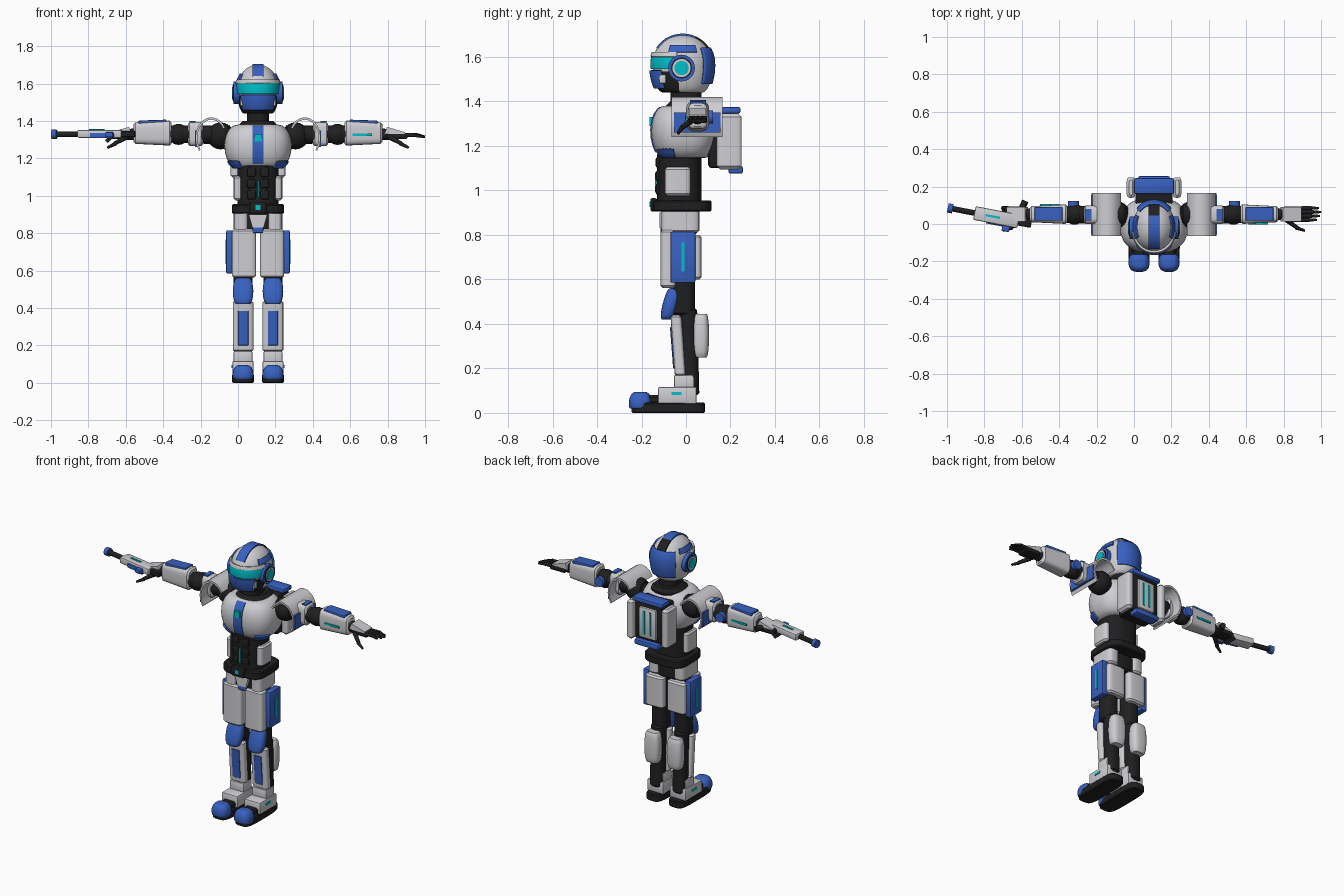
import bpy, bmesh, math
from mathutils import Vector, Matrix

if "Cube" in bpy.data.objects:
    bpy.data.objects.remove(bpy.data.objects["Cube"])
CENTER = 0.107  # body centre line; the outstretched weapon shifts the bounds


def material(name, red, green, blue):
    mat = bpy.data.materials.new(name)
    mat.use_nodes = True
    mat.diffuse_color = (red, green, blue, 1)
    mat.node_tree.nodes["Principled BSDF"].inputs["Base Color"].default_value = mat.diffuse_color
    return mat


WHITE = material("armor white", .62, .62, .65)
BLUE = material("armor blue", .04, .12, .54)
CYAN = material("glow cyan", 0, .52, .58)
BLACK = material("suit black", .014, .014, .015)


def finish(name, bm, mats, pair=False, rule=None, shell=False):
    if not shell:
        bmesh.ops.recalc_face_normals(bm, faces=bm.faces)
    if rule:
        for face in bm.faces:
            face.material_index = rule(face.calc_center_median())
    mesh = bpy.data.meshes.new(name)
    bm.to_mesh(mesh)
    bm.free()
    for mat in mats if isinstance(mats, list) else [mats]:
        mesh.materials.append(mat)
    obj = bpy.data.objects.new(name, mesh)
    obj.location.x = CENTER
    bpy.context.collection.objects.link(obj)
    bpy.ops.object.select_all(action='DESELECT')
    obj.select_set(True)
    bpy.context.view_layer.objects.active = obj
    bpy.ops.object.shade_smooth_by_angle(angle=math.radians(40))
    if shell:
        solid = obj.modifiers.new("thickness", 'SOLIDIFY')
        solid.thickness, solid.offset = .012, 0
    if pair:
        obj.modifiers.new("mirror", 'MIRROR').use_mirror_merge = False
    return obj


def box(name, x, y, z, mat, bevel=0, pair=False):
    bm = bmesh.new()
    bmesh.ops.create_cube(bm, size=1)
    for vert in bm.verts:
        vert.co = [low + (c + .5) * (high - low) for c, (low, high) in zip(vert.co, (x, y, z))]
    if bevel:
        bmesh.ops.bevel(bm, geom=bm.edges[:], offset=bevel, segments=2, affect='EDGES', profile=.5)
    return finish(name, bm, mat, pair)


def prism(name, outline, axis, low, high, mat, pair=False):
    # flat outline pushed along the x or y axis
    bm = bmesh.new()
    ends = [[bm.verts.new((t, a, b) if axis == 'x' else (a, t, b)) for a, b in outline] for t in (low, high)]
    for end in ends:
        bm.faces.new(end)
    near, far = ends
    for i in range(len(near)):
        bm.faces.new((near[i - 1], near[i], far[i], far[i - 1]))
    return finish(name, bm, mat, pair)


def loft(name, rings, mat, axis='z', p=2.4, sides=32, arc=None, grow=0, pair=False, rule=None):
    # rounded-square rings (position, u range, v range); an arc gives a thin shell
    bm, loops = bmesh.new(), []
    start, end = arc or (0, 360)
    count = sides + 1 if arc else sides
    for t, (u_low, u_high), (v_low, v_high) in rings:
        loop = []
        for i in range(count):
            angle = math.radians(start + (end - start) * i / sides)
            c, s = [math.copysign(abs(w) ** (2 / p), w) for w in (math.cos(angle), math.sin(angle))]
            u = (u_low + u_high) / 2 + ((u_high - u_low) / 2 + grow) * c
            v = (v_low + v_high) / 2 + ((v_high - v_low) / 2 + grow) * s
            loop.append(bm.verts.new((u, v, t) if axis == 'z' else (t, u, v)))
        loops.append(loop)
    for lower, upper in zip(loops, loops[1:]):
        for i in range(sides):
            j = (i + 1) % count
            bm.faces.new((lower[i], lower[j], upper[j], upper[i]))
    if not arc:
        bm.faces.new(loops[0])
        bm.faces.new(loops[-1])
    return finish(name, bm, mat, pair, rule, bool(arc))


def pad(name, x, y, z, mat, axis='z', p=4, edge=.01, lean=0, taper=0, pair=True):
    # rounded block with softened ends; lean slides the far end, taper slims it
    along, u, v = (z, x, y) if axis == 'z' else (x, y, z)
    low, high = along
    rings = []
    for t, inset in ((low, edge), (low + edge, 0), (high - edge, 0), (high, edge)):
        part = (t - low) / (high - low)
        slim = inset + taper * part
        rings.append((t, (u[0] + slim, u[1] - slim), (v[0] + slim + lean * part, v[1] - slim + lean * part)))
    return loft(name, rings, mat, axis, p, pair=pair)


def dome(low, mid, high, half_x, half_y, y, x=0, foot=.6, tip=.6, lean=0):
    # returns a rule for the ring of a bulging form at height z
    def ring(z):
        s = (z - mid) / (high - mid if z > mid else mid - low)
        end = tip if z > mid else foot
        size = end + (1 - end) * math.sqrt(max(0, 1 - s * s))
        shift = y + lean * (z - mid)
        return z, (x - half_x * size, x + half_x * size), (shift - half_y * size, shift + half_y * size)
    return ring


def sample(ring, low, high, steps=8):
    return [ring(low + (high - low) * (1 - math.cos(math.pi * i / steps)) / 2) for i in range(steps + 1)]


def rod(name, start, end, radius, mat, pair=False, tip=None, sides=20):
    bm = bmesh.new()
    start, end = Vector(start), Vector(end)
    way = end - start
    place = Matrix.Translation((start + end) / 2) @ way.to_track_quat('Z', 'Y').to_matrix().to_4x4()
    bmesh.ops.create_cone(bm, cap_ends=True, segments=sides, radius1=radius, radius2=tip or radius,
                          depth=way.length, matrix=place)
    return finish(name, bm, mat, pair)


def ball(name, center, radius, mat):
    bm = bmesh.new()
    bmesh.ops.create_uvsphere(bm, u_segments=20, v_segments=12, radius=radius, matrix=Matrix.Translation(center))
    return finish(name, bm, mat, pair=True)


def sweep(x, z, half_x, half_z, start, end, steps=10):
    # points along an elliptical arc
    angles = [math.radians(start + (end - start) * i / steps) for i in range(steps + 1)]
    return [(x + half_x * math.cos(a), z + half_z * math.sin(a)) for a in angles]


# Head
head = dome(low=1.44, mid=1.57, high=1.7, half_x=.112, half_y=.135, y=-.015, foot=.65, tip=.05)
loft("helmet", sample(head, 1.44, 1.7, 22), [WHITE, BLACK], p=2.1, sides=48,
     rule=lambda c: int(c.z < 1.54 and c.y < -.03))
for name, low, high, arc, grow, mat in (
        ("visor", 1.545, 1.6, (195, 345), .004, CYAN), ("brow", 1.6, 1.62, (190, 350), .008, WHITE),
        ("jaw_guard", 1.46, 1.54, (222, 318), .01, BLUE), ("head_back_plate", 1.48, 1.64, (42, 138), .006, BLUE)):
    loft(name, sample(head, low, high), mat, p=2.1, arc=arc, grow=grow)
loft("temple_band", sample(head, 1.62, 1.65), BLUE, p=2.1, arc=(-28, 28), grow=.003, pair=True)
box("cheek_plate", (.07, .095), (-.12, -.09), (1.48, 1.52), WHITE, .006, pair=True)
for name, start, end, mat in (("crest", 148, 65, BLUE), ("crest_back", 65, 25, BLACK)):
    prism(name, sweep(-.015, 1.57, .14, .135, start, end) + [(-.015, 1.6)], 'x', -.03, .03, mat)
for name, radius, x, mat in (("ear_pad", .06, .13, BLUE), ("ear_groove", .047, .134, BLACK),
                             ("ear_ring", .041, .137, WHITE), ("ear_light", .032, .14, CYAN)):
    rod(name, (.09, -.02, 1.55), (x, -.02, 1.55), radius, mat, pair=True, sides=32)
pad("neck", (-.06, .06), (-.07, .07), (1.35, 1.47), BLACK, p=2.4, pair=False)
pad("collar", (-.1, .1), (-.09, .12), (1.35, 1.4), BLACK, p=2.4, edge=.02, pair=False)

# Torso
chest = dome(low=1.145, mid=1.27, high=1.38, half_x=.18, half_y=.148, y=-.008)
loft("chest", sample(chest, 1.145, 1.38, 12), WHITE, p=2.6, sides=40)
front = [(depth[0] - .005, z) for z, width, depth in sample(chest, 1.17, 1.375)]
prism("chest_stripe", front + [(0, 1.375), (0, 1.17)], 'x', -.03, .03, BLUE)
box("chest_light", (-.02, .02), (-.165, -.15), (1.29, 1.33), CYAN)
loft("chest_lower_trim", sample(chest, 1.15, 1.185), BLUE, p=2.6, arc=(302, 345), grow=.004, pair=True)
pad("abdomen", (-.11, .11), (-.13, .07), (.94, 1.17), BLACK, p=2.6, pair=False)
for row in range(3):
    low = .98 + row * .06
    box("abdomen_pad_%d" % (row + 1), (.01, .06), (-.136, -.1), (low, low + .05), BLACK, .01, pair=True)
box("abdomen_light", (-.004, .004), (-.14, -.12), (.99, 1.08), CYAN)
pad("waist_guard", (.07, .13), (-.095, .02), (.975, 1.105), WHITE)
pad("belt", (-.14, .14), (-.15, .115), (.905, .955), BLACK, edge=.006, pair=False)
box("buckle", (-.045, .045), (-.16, -.13), (.905, .965), BLACK, .008)
box("buckle_light", (-.013, .013), (-.164, -.15), (.925, .95), CYAN)

# Pelvis
pad("pelvis", (-.1, .1), (-.1, .05), (.8, .91), BLACK, p=3, pair=False)
pad("hip_guard", (.05, .13), (-.11, .06), (.81, .92), WHITE)
prism("groin_plate", [(-.05, .9), (.05, .9), (.03, .83), (-.03, .83)], 'y', -.118, -.08, WHITE)
box("groin_tip", (-.03, .03), (-.115, -.05), (.8, .84), BLUE, .008)

# Backpack
box("pack_body", (-.1, .1), (.1, .23), (1.1, 1.35), BLACK, .015)
pad("pack_pod", (.1, .147), (.14, .25), (1.095, 1.345), WHITE, edge=.014)
box("pack_panel", (-.06, .06), (.22, .243), (1.125, 1.32), WHITE, .008)
box("pack_light", (.015, .028), (.235, .247), (1.15, 1.3), CYAN, pair=True)
box("pack_top", (-.107, .107), (.16, .245), (1.345, 1.375), BLUE, .01)
box("pack_bottom", (-.085, .085), (.19, .256), (1.075, 1.11), BLUE, .01)

# Shoulders
outer, inner = [sweep(.25, 1.31, .085 * scale, .11 * scale, 150, -40) for scale in (1, .88)]
prism("shoulder_guard", outer + inner[::-1], 'y', -.065, .165, WHITE, pair=True)
box("shoulder_trim", (.325, .338), (-.055, .155), (1.26, 1.35), BLUE, pair=True)
ball("shoulder_joint", (.2, .05, 1.32), .072, BLACK)

# Arms
rod("arm_core", (.15, .05, 1.325), (.48, .05, 1.33), .052, BLACK, pair=True, tip=.045)
pad("upper_arm_guard", (.295, .375), (0, .1), (1.265, 1.395), WHITE, 'x')
box("upper_arm_plate", (.335, .365), (.02, .08), (1.385, 1.4), BLUE, pair=True)
ball("elbow", (.425, .052, 1.328), .056, BLACK)
rod("elbow_cap", (.43, .09, 1.33), (.43, .122, 1.33), .03, BLUE, pair=True)
pad("forearm_guard", (.463, .665), (0, .105), (1.268, 1.402), WHITE, 'x', taper=.01)
pad("forearm_plate", (.49, .638), (.018, .09), (1.385, 1.407), BLUE, 'x', p=10, edge=.002, lean=-.005)
box("left_forearm_light", (.505, .61), (-.002, .01), (1.32, 1.332), CYAN)
box("right_forearm_light", (-.61, -.505), (.1, .107), (1.32, 1.332), CYAN)
rod("wrist", (.65, .052, 1.33), (.71, .052, 1.325), .034, BLACK, pair=True, tip=.026)

# Hands
box("palm", (.69, .8), (.012, .094), (1.303, 1.335), BLACK, .01, pair=True)
prism("hand_guard", [(.675, 1.33), (.69, 1.368), (.785, 1.34), (.785, 1.325)], 'y', .014, .09, WHITE, pair=True)
for i, reach in enumerate((.87, .886, .893, .882)):
    y, knuckle, label = .022 + .021 * i, reach - .04, str(i + 1)
    rod("finger_" + label, (.79, y, 1.325), (knuckle, y, 1.325), .0105, BLACK, sides=10)
    rod("fingertip_" + label, (knuckle, y, 1.325), (reach, y, 1.315), .0095, BLACK, tip=.006, sides=10)
    rod("grip_finger_" + label, (-.78, y, 1.32), (-.81, y, 1.29), .011, BLACK, sides=10)
rod("thumb", (.71, .02, 1.31), (.765, -.02, 1.28), .014, BLACK, pair=True, tip=.011, sides=10)
rod("thumb_tip", (.76, -.02, 1.28), (.805, -.035, 1.257), .011, BLACK, pair=True, tip=.007, sides=10)

# Weapon in the right hand
weapon = [
    box("weapon_body", (-.09, .15), (-.037, .037), (-.018, .024), WHITE, .008),
    box("weapon_top_light", (-.03, .05), (-.006, .006), (.02, .028), CYAN),
    box("weapon_side_plate", (-.02, .11), (-.043, -.03), (-.02, .008), BLUE, .004),
    box("weapon_fin", (.07, .11), (-.066, -.035), (-.015, .012), BLUE, .004),
    rod("weapon_barrel", (-.225, 0, 0), (-.085, 0, 0), .015, BLACK),
    rod("weapon_muzzle", (-.235, 0, 0), (-.208, 0, 0), .025, BLUE),
    rod("weapon_grip", (.14, 0, 0), (.165, .115, 0), .018, BLACK),
    box("weapon_stock", (.14, .22), (-.022, .022), (-.014, .018), BLACK, .006)]
for part in weapon:
    part.location, part.rotation_euler.z = (-.765, .042, 1.328), -.19

# Thighs and knees
pad("thigh_core", (.03, .13), (-.07, .04), (.44, .8), BLACK, p=2.4)
pad("thigh_front", (.01, .14), (-.115, -.045), (.562, .822), WHITE)
pad("thigh_back", (.014, .14), (.015, .07), (.6, .8), WHITE)
box("thigh_side", (.13, .17), (-.07, .042), (.585, .815), BLUE, .006, pair=True)
box("thigh_light", (.16, .174), (-.021, -.006), (.635, .765), CYAN, pair=True)
ball("knee_joint", (.08, -.02, .5), .052, BLACK)
knee = dome(low=.42, mid=.49, high=.56, x=.08, half_x=.055, half_y=.035, y=-.07, lean=.25)
loft("knee_guard", sample(knee, .42, .56), BLUE, p=2.8, pair=True)

# Lower legs
pad("leg_core", (.035, .125), (-.02, .06), (.08, .47), BLACK, p=2.4, lean=-.01)
pad("shin_guard", (.025, .135), (-.05, 0), (.165, .44), WHITE, lean=-.02)
pad("shin_stripe", (.052, .106), (-.058, -.03), (.2, .385), BLUE, p=10, edge=.002, lean=-.014)
calf = dome(low=.25, mid=.35, high=.445, x=.08, half_x=.052, half_y=.038, y=.066, foot=.7, tip=.7)
loft("calf_guard", sample(calf, .25, .445), WHITE, p=3, pair=True)

# Feet
box("ankle_guard", (.03, .13), (-.055, .035), (.1, .17), WHITE, .008, pair=True)
box("foot_guard", (.024, .137), (-.125, .048), (.04, .117), WHITE, .008, pair=True)
box("foot_light", (.13, .141), (-.065, -.02), (.08, .094), CYAN, pair=True)
pad("sole", (.022, .138), (-.245, .085), (0, .046), BLACK, edge=.005)
pad("instep", (.035, .125), (-.18, .04), (.04, .08), BLACK, p=3)
toe = dome(low=.02, mid=.045, high=.095, x=.08, half_x=.056, half_y=.052, y=-.205, foot=.9, tip=.4)
loft("toe_cap", sample(toe, .02, .095), BLUE, p=2.6, pair=True)
